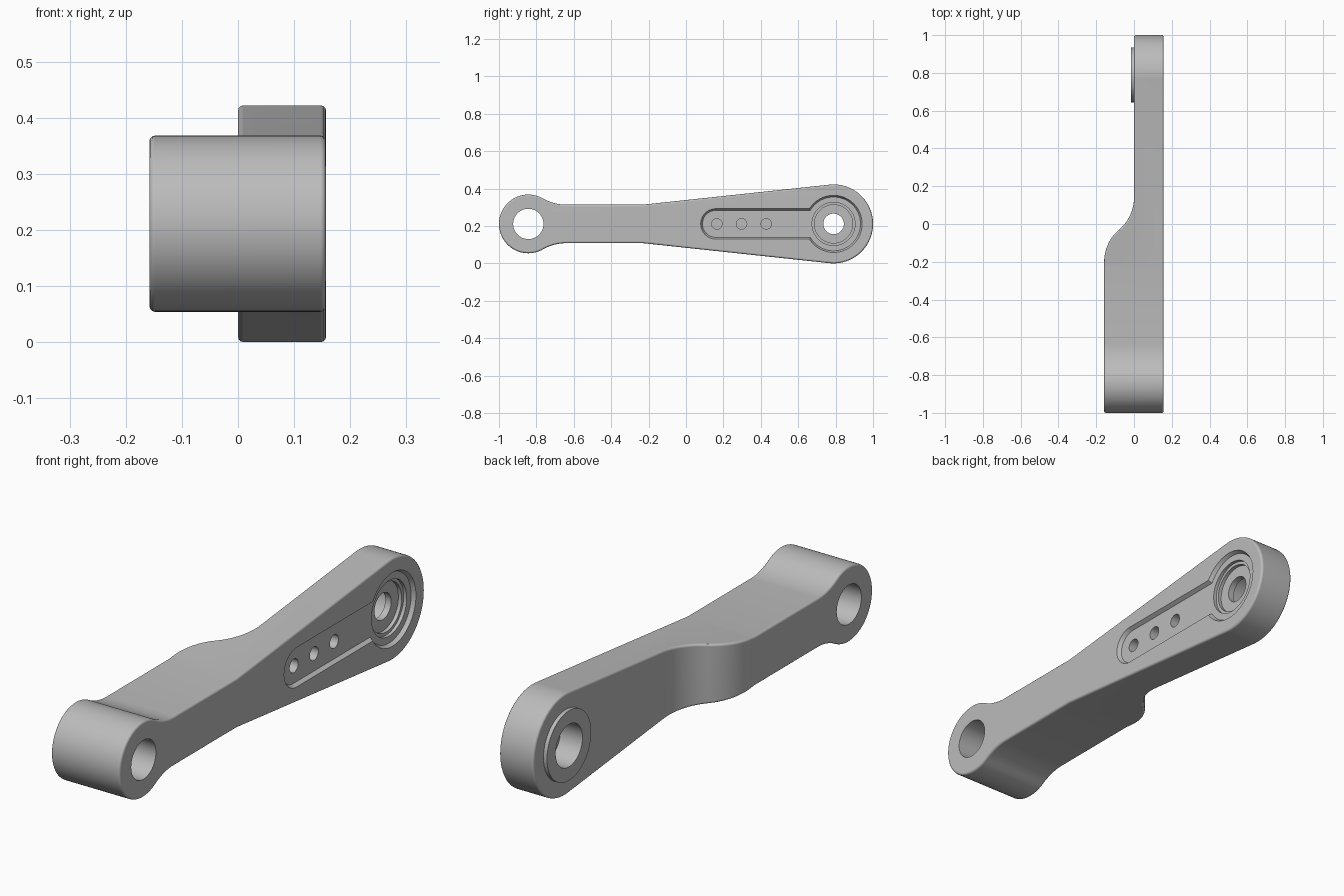
import bpy, bmesh
from math import sin, cos, pi, sqrt, atan2, acos, radians
from mathutils import Vector

if "Cube" in bpy.data.objects:
    bpy.data.objects.remove(bpy.data.objects["Cube"], do_unlink=True)

# Main dimensions
MID = 0.211               # height of the centre line
FACE, BACK = 0.157, -0.158
SMALL_Y, SMALL_R = -0.843, 0.157
BIG_Y, BIG_R = 0.789, 0.211
BAR = 0.103               # half height of the bar

metal = bpy.data.materials.new("grey metal")
metal.diffuse_color = (0.5, 0.5, 0.5, 1)
metal.use_nodes = True
metal.node_tree.nodes["Principled BSDF"].inputs["Base Color"].default_value = (0.5, 0.5, 0.5, 1)


def arc(cy, cz, r, a0, a1, n):
    return [(cy + r * cos(a0 + (a1 - a0) * i / n), cz + r * sin(a0 + (a1 - a0) * i / n))
            for i in range(n + 1)]


def loft(name, lower, upper):
    """Closed solid between two matching loops of 3D points."""
    bm = bmesh.new()
    a = [bm.verts.new(p) for p in lower]
    b = [bm.verts.new(p) for p in upper]
    bm.faces.new(a)
    bm.faces.new(b)
    for i in range(len(a)):
        j = (i + 1) % len(a)
        bm.faces.new((a[i], a[j], b[j], b[i]))
    bmesh.ops.recalc_face_normals(bm, faces=bm.faces)
    mesh = bpy.data.meshes.new(name)
    bm.to_mesh(mesh)
    bm.free()
    mesh.materials.append(metal)
    obj = bpy.data.objects.new(name, mesh)
    bpy.context.collection.objects.link(obj)
    return obj


def side_solid(name, loop0, x0, x1, loop1=None):
    """Solid along x from side outlines given as (y, height above centre line)."""
    return loft(name, [(x0, y, z + MID) for y, z in loop0],
                [(x1, y, z + MID) for y, z in loop1 or loop0])


def disc(name, y, r0, x0, x1, r1=None, n=64):
    return side_solid(name, arc(y, 0, r0, 0, 2 * pi, n)[:-1], x0, x1,
                      arc(y, 0, r1 or r0, 0, 2 * pi, n)[:-1])


def capsule(r, y0, y1):
    return arc(y0, 0, r, pi / 2, 1.5 * pi, 24) + [(y1, -r), (y1, r)]


# Upper half of the side outline: small eye, fillet, bar, taper, big eye
dy = 0.203
fr = (dy**2 + BAR**2 - SMALL_R**2) / (2 * (SMALL_R - BAR))
meet = atan2(BAR + fr, dy)
upper = arc(SMALL_Y, 0, SMALL_R, pi, meet, 28)
upper += arc(SMALL_Y + dy, BAR + fr, fr, meet + pi, 1.5 * pi, 12)[1:]
start = Vector((-0.23, BAR))
to = start - Vector((BIG_Y, 0))
tangent = atan2(to.y, to.x) - acos(BIG_R / to.length)
upper.append(tuple(start))
upper += arc(BIG_Y, 0, BIG_R, tangent, 0, 32)
outline = upper + [(y, -z) for y, z in reversed(upper[1:-1])]
arm = side_solid("lever_arm", outline, -0.4, FACE)

# Plan outline with the S-shaped step on the back
step, run = -BACK, 0.34
sr = (step**2 + run**2) / (4 * step)
turn = acos(1 - step / 2 / sr)
plan = [(BACK, -1.5)] + arc(BACK + sr, -0.2, sr, pi, pi - turn, 14)
plan += arc(-sr, -0.2 + run, sr, -turn, 0, 14)[1:]
plan += [(0, 1.5), (0.5, 1.5), (0.5, -1.5)]
plan_solid = loft("plan_helper", [(x, y, -0.5) for x, y in plan], [(x, y, 1) for x, y in plan])

helpers = []


def boolean(helper, operation):
    helper.hide_render = True
    helpers.append(helper)
    mod = arm.modifiers.new(helper.name, "BOOLEAN")
    mod.object, mod.operation, mod.solver = helper, operation, "EXACT"


boolean(plan_solid, "INTERSECT")

# Softened outer edges
bevel = arm.modifiers.new("soft_edges", "BEVEL")
bevel.width, bevel.segments = 0.01, 3
bevel.limit_method, bevel.angle_limit = "ANGLE", radians(40)
bevel.use_clamp_overlap = False

# Boss on the back of the big eye
boolean(disc("back_boss", BIG_Y, 0.145, -0.016, 0.05), "UNION")

# Keyhole recess on the face
floor, out = FACE - 0.016, FACE + 0.004
boolean(side_solid("slot_cutter", capsule(0.072, 0.16, BIG_Y), floor, out,
                   capsule(0.084, 0.16, BIG_Y)), "DIFFERENCE")
boolean(disc("recess_cutter", BIG_Y, 0.144, floor, out, 0.155), "DIFFERENCE")
# Stepped counterbore and bores
boolean(disc("counterbore", BIG_Y, 0.115, FACE - 0.03, 0.3), "DIFFERENCE")
boolean(disc("counterbore_step", BIG_Y, 0.102, FACE - 0.045, 0.3), "DIFFERENCE")
boolean(disc("big_bore", BIG_Y, 0.055, -0.3, 0.3), "DIFFERENCE")
boolean(disc("back_bore", BIG_Y, 0.088, -0.3, 0.085), "DIFFERENCE")
boolean(disc("small_bore", SMALL_Y, 0.081, -0.3, 0.3), "DIFFERENCE")
# Three blind holes
for i in range(3):
    boolean(disc(f"blind_hole_{i}", 0.165 + 0.132 * i, 0.028, 0.08, 0.3, n=32), "DIFFERENCE")

# Bake the cuts, drop the helpers, shade
bpy.context.view_layer.update()
baked = bpy.data.meshes.new_from_object(arm.evaluated_get(bpy.context.evaluated_depsgraph_get()))
arm.modifiers.clear()
arm.data = baked
for h in helpers:
    bpy.data.objects.remove(h, do_unlink=True)
baked.materials.clear()
baked.materials.append(metal)
for p in baked.polygons:
    p.material_index = 0
bpy.ops.object.select_all(action="DESELECT")
arm.select_set(True)
bpy.context.view_layer.objects.active = arm
bpy.ops.object.shade_smooth_by_angle(angle=radians(32))
weighted = arm.modifiers.new("weighted_normals", "WEIGHTED_NORMAL")
weighted.keep_sharp = True
